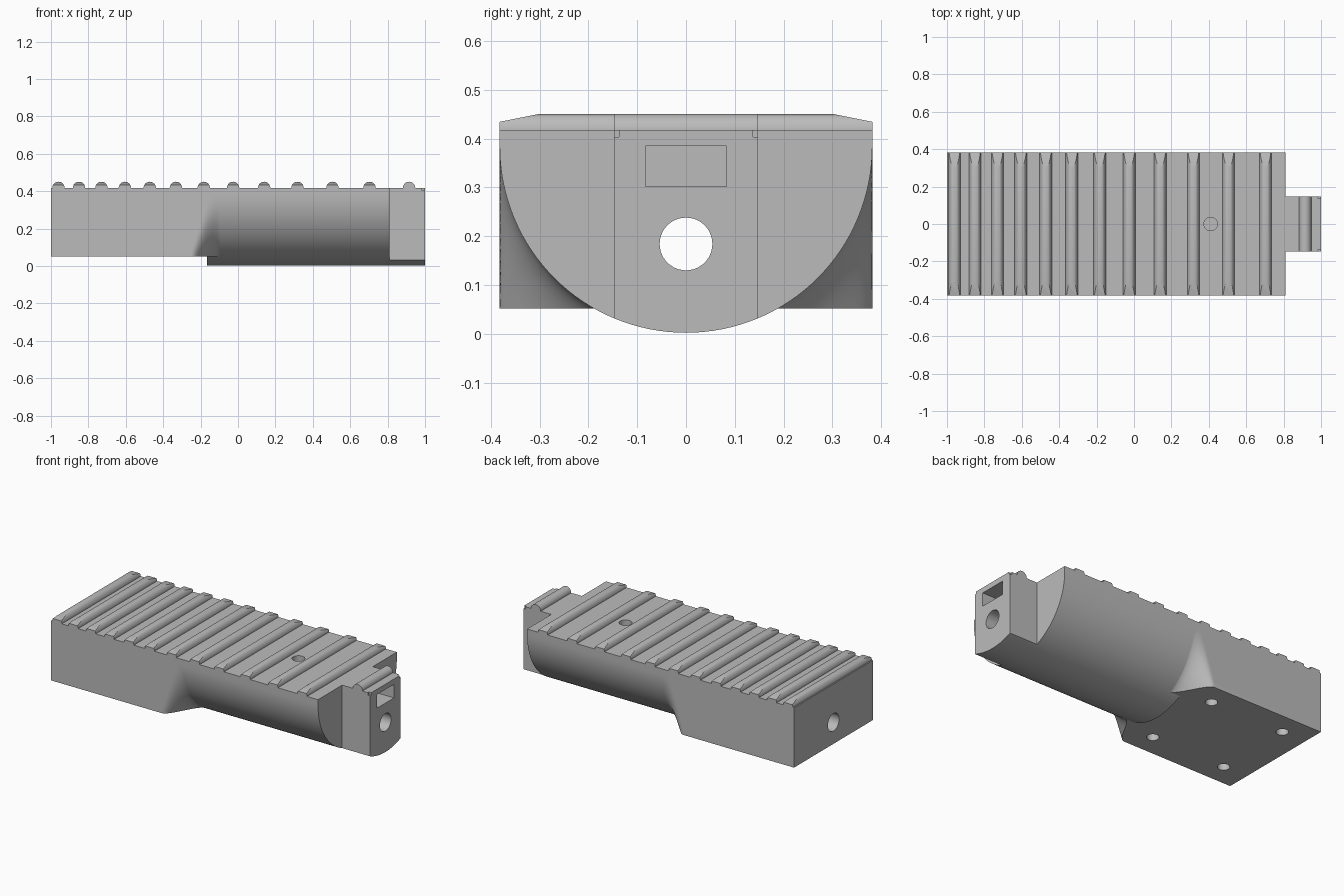
import bpy, bmesh, math
from mathutils import Vector

if "Cube" in bpy.data.objects:
    bpy.data.objects.remove(bpy.data.objects["Cube"], do_unlink=True)

HALF_W, TOP, BASE, AXIS_Z = 0.382, 0.418, 0.052, 0.384

grey = bpy.data.materials.new("plain grey")
grey.use_nodes = True
colour = (0.5, 0.5, 0.5, 1)
grey.diffuse_color = colour
grey.node_tree.nodes["Principled BSDF"].inputs["Base Color"].default_value = colour


def finish(name, bm):
    bmesh.ops.recalc_face_normals(bm, faces=bm.faces[:])
    mesh = bpy.data.meshes.new(name)
    bm.to_mesh(mesh)
    bm.free()
    mesh.materials.append(grey)
    obj = bpy.data.objects.new(name, mesh)
    bpy.context.collection.objects.link(obj)
    return obj


def loft(sections):
    """Skin equal closed loops of points and cap both ends."""
    bm = bmesh.new()
    rings = [[bm.verts.new(p) for p in s] for s in sections]
    n = len(rings[0])
    for a, b in zip(rings, rings[1:]):
        for i in range(n):
            j = (i + 1) % n
            bm.faces.new((a[i], a[j], b[j], b[i]))
    bm.faces.new(rings[0])
    bm.faces.new(rings[-1][::-1])
    return bm


def box(name, x0, x1, y0, y1, z0, z1):
    return finish(name, loft([[(x, y0, z0), (x, y1, z0), (x, y1, z1), (x, y0, z1)]
                              for x in (x0, x1)]))


def rod(name, start, end, radius):
    axis = Vector(end) - Vector(start)
    u = axis.orthogonal().normalized()
    v = axis.normalized().cross(u)
    turn = [math.tau * i / 48 for i in range(48)]
    return finish(name, loft([[Vector(c) + radius * (u * math.cos(t) + v * math.sin(t))
                               for t in turn] for c in (start, end)]))


def activate(obj):
    bpy.ops.object.select_all(action='DESELECT')
    obj.select_set(True)
    bpy.context.view_layer.objects.active = obj


def cut(obj, cutters):
    activate(obj)
    for c in cutters:
        mod = obj.modifiers.new("cut", 'BOOLEAN')
        mod.operation, mod.solver, mod.object = 'DIFFERENCE', 'EXACT', c
        bpy.ops.object.modifier_apply(modifier=mod.name)


def smooth(obj):
    activate(obj)
    bpy.ops.object.shade_smooth_by_angle(angle=math.radians(30))


# Half-round body
arc = [(HALF_W * math.cos(t), AXIS_Z - HALF_W * math.sin(t))
       for t in (math.pi * i / 64 for i in range(65))]
profile = [(HALF_W, TOP)] + arc + [(-HALF_W, TOP)]
body = finish("half_round_body", loft([[(x, y, z) for y, z in profile] for x in (-0.165, 1)]))

# Square mounting block whose sides blend into the half-round body
BLEND_END = -0.09


def block_section(x):
    side = []
    for i in range(17):
        k = i / 16
        z = BASE + k * (AXIS_Z - BASE)
        start = -0.25 + 0.1 * k
        s = min(max((x - start) / (BLEND_END - start), 0), 1)
        s = s * s * (3 - 2 * s)
        narrow = math.sqrt(max((HALF_W - 0.001) ** 2 - (AXIS_Z - z) ** 2, 0))
        side.append((x, HALF_W + s * (narrow - HALF_W), z))
    side.append((x, side[-1][1], TOP))
    return side + [(x, -y, z) for x, y, z in reversed(side)]


stations = [-1] + [-0.25 + (BLEND_END + 0.25) * i / 20 for i in range(21)]
block = finish("mounting_block", loft([block_section(x) for x in stations]))

# Cutters: tongue sides, bore, pocket, top hole, corner notches, screw holes
bore = rod("bore_cutter", (-1.1, 0, 0.184), (1.1, 0, 0.184), 0.054)
body_cuts = [bore,
             box("pocket_cutter", 0.35, 1.1, -0.083, 0.083, 0.302, 0.385),
             rod("top_hole_cutter", (0.41, 0, 0.35), (0.41, 0, 0.5), 0.036)]
block_cuts = [bore]
for s in (-1, 1):
    lo, hi = sorted((0.148 * s, 0.5 * s))
    body_cuts.append(box("tongue_cutter", 0.81, 1.1, lo, hi, -0.1, 0.6))
    lo, hi = sorted((0.137 * s, 0.16 * s))
    body_cuts.append(box("notch_cutter", 0.985, 1.1, lo, hi, 0.403, 0.6))
    for x in (-0.84, -0.34):
        block_cuts.append(rod("screw_hole_cutter", (x, 0.247 * s, -0.1),
                              (x, 0.247 * s, 0.25), 0.034))
cut(body, body_cuts)
cut(block, block_cuts)
for c in set(body_cuts + block_cuts):
    bpy.data.objects.remove(c, do_unlink=True)
smooth(body)
smooth(block)


# Rounded cross ribs with sloped ends
def rib(name, x, half):
    r = 0.033
    loop = [(r * math.cos(math.pi * i / 16), TOP + r * math.sin(math.pi * i / 16))
            for i in range(17)]
    loop = [(r, TOP - 0.006)] + loop + [(-r, TOP - 0.006)]
    bm = loft([[(x + dx, y, z) for dx, z in loop] for y in (-half, half)])
    for s in (-1, 1):
        cut_geom = bmesh.ops.bisect_plane(
            bm, geom=bm.verts[:] + bm.edges[:] + bm.faces[:], dist=1e-6,
            plane_co=(x, 0.3 * s, TOP + r), plane_no=(0, 0.2 * s, 1), clear_outer=True)
        edges = [e for e in cut_geom["geom_cut"]
                 if isinstance(e, bmesh.types.BMEdge) and e.is_boundary]
        if edges:
            bmesh.ops.holes_fill(bm, edges=edges, sides=0)
    smooth(finish(name, bm))


rib_x = [-0.96, -0.85, -0.73, -0.605, -0.472, -0.332, -0.183,
         -0.026, 0.14, 0.318, 0.505, 0.703]
for i, x in enumerate(rib_x):
    rib(f"cross_rib_{i + 1}", x, HALF_W)
rib("tongue_rib", 0.915, 0.148)
